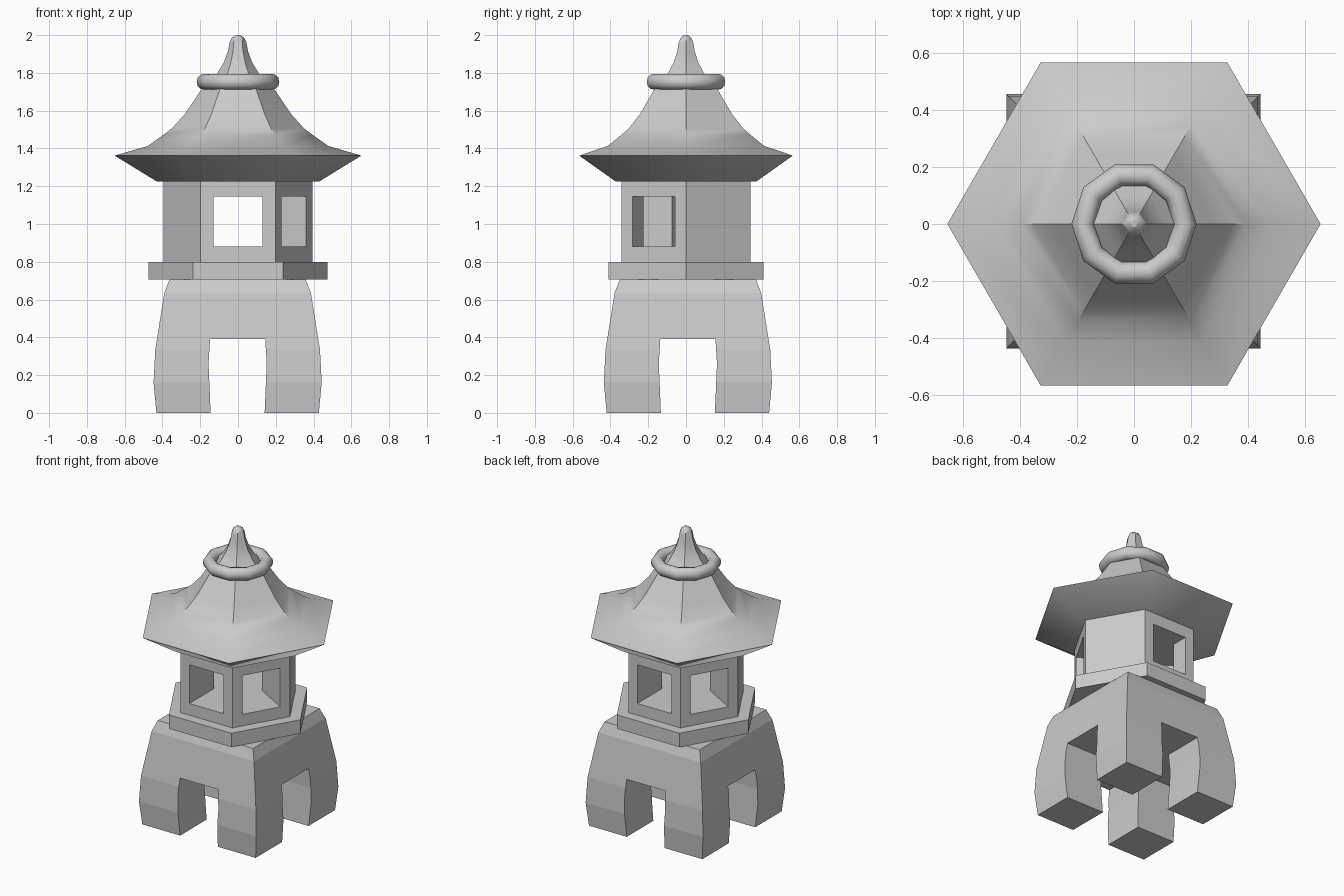
import bpy, bmesh
from math import cos, sin, pi, radians, sqrt
from mathutils import Matrix

if "Cube" in bpy.data.objects:
    bpy.data.objects.remove(bpy.data.objects["Cube"])


def make_object(name, bm, smooth_angle=None):
    bmesh.ops.recalc_face_normals(bm, faces=bm.faces)
    mesh = bpy.data.meshes.new(name)
    bm.to_mesh(mesh)
    bm.free()
    if smooth_angle is not None:
        mesh.shade_smooth()
        mesh.set_sharp_from_angle(angle=radians(smooth_angle))
    ob = bpy.data.objects.new(name, mesh)
    bpy.context.collection.objects.link(ob)
    return ob


def lathe(name, profile, sides, phase=0.0, offset=(0, 0), smooth_angle=None):
    """Stack of regular polygons (corner radius, height) joined into a closed solid."""
    bm = bmesh.new()
    rings = [[bm.verts.new((offset[0] + r * cos(phase + 2 * pi * i / sides),
                            offset[1] + r * sin(phase + 2 * pi * i / sides), z))
              for i in range(sides)] for r, z in profile]
    for a, b in zip(rings, rings[1:]):
        for i in range(sides):
            j = (i + 1) % sides
            bm.faces.new((a[i], a[j], b[j], b[i]))
    bm.faces.new(rings[0][::-1])
    bm.faces.new(rings[-1])
    return make_object(name, bm, smooth_angle)


def cut_tunnel(target, half_profile, angle, offset=(0, 0)):
    """Cut a symmetric opening (half width, height) right through the target."""
    outline = half_profile + [(-x, z) for x, z in reversed(half_profile)]
    bm = bmesh.new()
    face = bm.faces.new([bm.verts.new((x, -1, z)) for x, z in outline])
    ext = bmesh.ops.extrude_face_region(bm, geom=[face])
    bmesh.ops.translate(bm, vec=(0, 2, 0),
                        verts=[v for v in ext["geom"] if isinstance(v, bmesh.types.BMVert)])
    bm.transform(Matrix.Translation((*offset, 0)) @ Matrix.Rotation(angle, 4, 'Z'))
    cutter = make_object("cutter", bm)
    cutter.hide_render = True
    mod = target.modifiers.new("opening", 'BOOLEAN')
    mod.operation = 'DIFFERENCE'
    mod.solver = 'EXACT'
    mod.object = cutter
    bpy.context.view_layer.objects.active = target
    bpy.ops.object.modifier_apply(modifier=mod.name)
    bpy.data.objects.remove(cutter)


# Four-legged base: bulging square block with two crossing passages
base_off = (-0.002, 0.01)
base_profile = [(0.43, 0), (0.445, 0.16), (0.436, 0.335), (0.388, 0.635), (0.361, 0.705)]
base = lathe("base_legs", [(h * sqrt(2), z) for h, z in base_profile], 4, pi / 4, base_off)
for a in (0, pi / 2):
    cut_tunnel(base, [(0.143, -0.1), (0.143, 0), (0.154, 0.26), (0.146, 0.392)], a, base_off)

# Hexagonal platform
lathe("platform", [(0.474, 0.705), (0.474, 0.80)], 6)

# Lantern chamber with windows on all six sides
chamber = lathe("lantern_chamber", [(0.395, 0.80), (0.395, 1.225)], 6)
for k in range(3):
    cut_tunnel(chamber, [(0.13, 0.88), (0.13, 1.145)], k * pi / 3)

# Flared hexagonal roof running up into the finial
lathe("roof", [(0.43, 1.225), (0.653, 1.362), (0.478, 1.413), (0.396, 1.471), (0.351, 1.505),
               (0.283, 1.58), (0.195, 1.71), (0.115, 1.79), (0.075, 1.855), (0.053, 1.915),
               (0.045, 1.96), (0.032, 1.986), (0.012, 2.0)], 6, smooth_angle=38)

# Ten-sided rounded collar ring
bm = bmesh.new()
SEG, TUBE = 10, 12
rings = [[bm.verts.new(((0.179 + 0.04 * cos(2 * pi * j / TUBE)) * cos(2 * pi * i / SEG),
                        (0.179 + 0.04 * cos(2 * pi * j / TUBE)) * sin(2 * pi * i / SEG),
                        1.753 + 0.042 * sin(2 * pi * j / TUBE)))
          for j in range(TUBE)] for i in range(SEG)]
for i in range(SEG):
    a, b = rings[i], rings[(i + 1) % SEG]
    for j in range(TUBE):
        k = (j + 1) % TUBE
        bm.faces.new((a[j], b[j], b[k], a[k]))
make_object("collar_ring", bm, 40)
